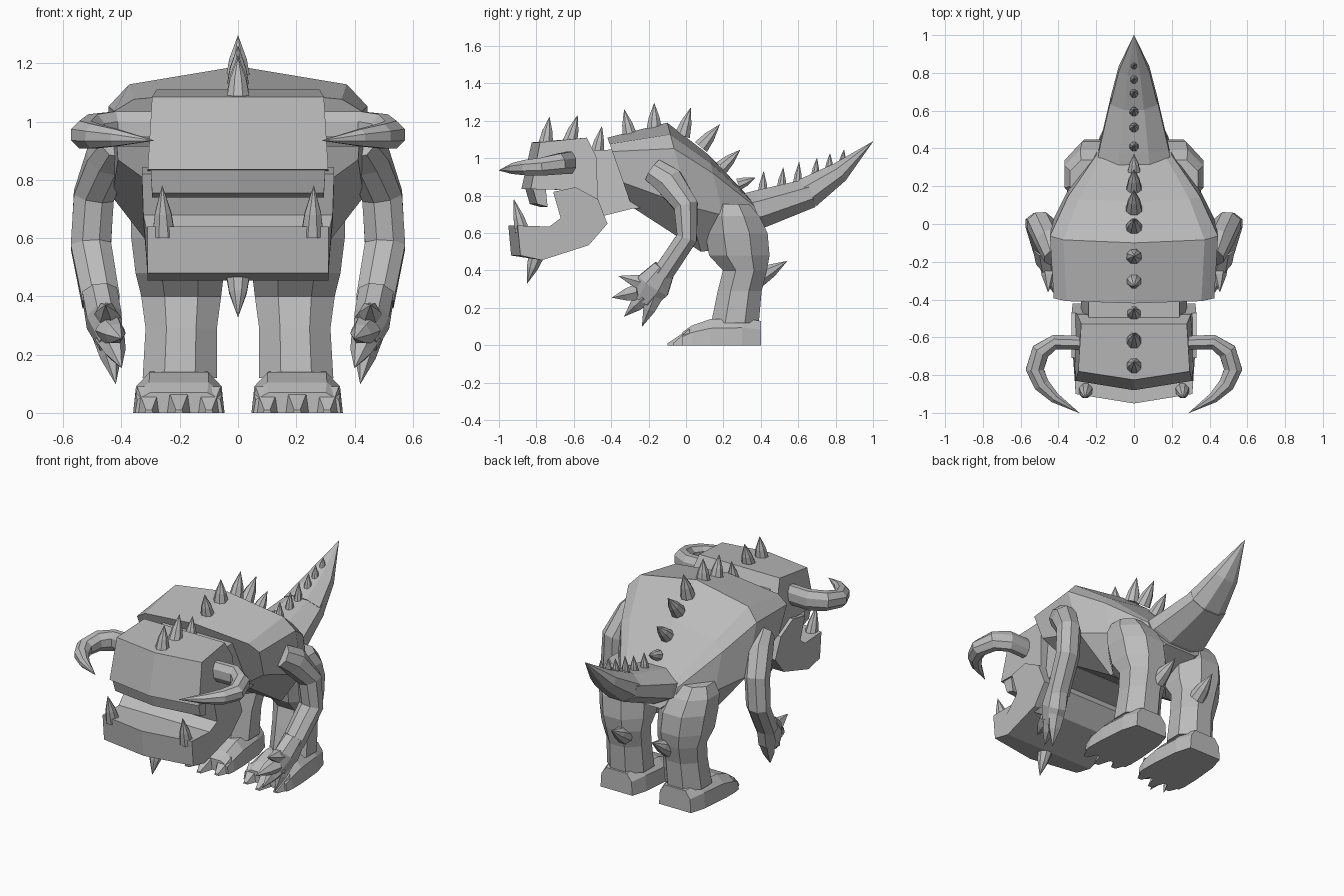
import bpy, bmesh, math
from mathutils import Vector

grey = bpy.data.materials.new("stone_grey")
grey.diffuse_color = (0.5, 0.5, 0.5, 1)


def finish(name, bm, mirror=False):
    bmesh.ops.recalc_face_normals(bm, faces=bm.faces)
    me = bpy.data.meshes.new(name)
    bm.to_mesh(me)
    bm.free()
    me.materials.append(grey)
    ob = bpy.data.objects.new(name, me)
    bpy.context.collection.objects.link(ob)
    if mirror:
        ob.modifiers.new("mirror", 'MIRROR').use_mirror_merge = False
    return ob


def loft(bm, rings):
    """Skin a list of equal-length rings and cap both ends."""
    vs = [[bm.verts.new(p) for p in r] for r in rings]
    n = len(vs[0])
    for a, b in zip(vs, vs[1:]):
        for i in range(n):
            j = (i + 1) % n
            bm.faces.new((a[i], a[j], b[j], b[i]))
    bm.faces.new(vs[0])
    bm.faces.new(vs[-1])


def tube(bm, pts, radii, ref, n=8):
    """Tapered tube; radii are (across, along ref) pairs."""
    pts = [Vector(p) for p in pts]
    rings = []
    for i, p in enumerate(pts):
        t = (pts[min(i + 1, len(pts) - 1)] - pts[max(i - 1, 0)]).normalized()
        u = t.cross(Vector(ref)).normalized()
        v = u.cross(t)
        a, b = radii[i]
        rings.append([p + u * a * math.cos((k + .5) * math.tau / n)
                      + v * b * math.sin((k + .5) * math.tau / n) for k in range(n)])
    loft(bm, rings)


def spike(bm, base, tip, r, n=8):
    """Slightly bulged cone."""
    b, t = Vector(base), Vector(tip)
    tube(bm, [b, b.lerp(t, .45), t], [(r, r), (r * .72, r * .72), (.001, .001)], (1, 0.01, 0.02), n)


def prism(name, prof):
    """Side profile of (y, z, half width, side setback), with a centre crease."""
    bm = bmesh.new()
    loft(bm, [[(s * w, y + abs(s) * d, z) for y, z, w, d in prof] for s in (-1, 0, 1)])
    return finish(name, bm)


# Torso: rings running from a spine point to a belly point
shape = [(0, 0), (.09, .84), (.2, 1), (.65, .97), (1, .55)]
rings = []
for yt, zt, yb, zb, w in [(-.42, 1.11, -.29, .74, .425), (-.10, 1.19, .08, .50, .445),
                          (.12, 1.02, .24, .52, .35), (.35, .78, .42, .61, .2)]:
    half = [(f * w, yt + (yb - yt) * t, zt + (zb - zt) * t) for t, f in shape]
    rings.append(half + [(-x, y, z) for x, y, z in half[:0:-1]])
bm = bmesh.new()
loft(bm, rings)
finish("torso", bm)

# Neck, skull, upper lip and open lower jaw
prism("neck", [(-.56, 1.04, .24, 0), (-.30, 1.05, .24, 0), (-.18, .74, .28, 0),
               (-.29, .73, .28, 0), (-.45, .69, .28, 0), (-.55, .70, .28, 0)])
prism("skull", [(-.825, 1.085, .295, .045), (-.88, .835, .31, .05),
                (-.62, .83, .31, 0), (-.47, .78, .31, 0), (-.48, 1.01, .30, 0),
                (-.53, 1.11, .28, 0)])
prism("upper_lip", [(-.86, .84, .30, .04), (-.835, .755, .295, .04),
                    (-.78, .74, .295, .04), (-.79, .84, .30, .04)])
prism("lower_jaw", [(-.95, .64, .31, .05), (-.935, .48, .31, .05), (-.77, .455, .31, 0),
                    (-.52, .535, .315, 0), (-.42, .65, .325, 0), (-.47, .78, .33, 0),
                    (-.59, .845, .33, 0), (-.71, .82, .33, 0), (-.67, .68, .325, 0),
                    (-.73, .635, .315, 0)])

# Tusks and chin spike
bm = bmesh.new()
spike(bm, (.255, -.875, .61), (.26, -.92, .78), .042)
finish("tusks", bm, True)
bm = bmesh.new()
spike(bm, (0, -.80, .48), (0, -.85, .33), .045)
finish("chin_spike", bm)

# Curled horns
bm = bmesh.new()
tube(bm, [(.27, -.63, .975), (.42, -.625, .975), (.495, -.675, .97), (.525, -.77, .955),
          (.49, -.85, .95), (.42, -.92, .945), (.29, -1.0, .935)],
     [(.04, .065), (.042, .065), (.052, .06), (.052, .052), (.045, .045), (.03, .032), (.001, .001)],
     (0, 0, 1))
finish("horns", bm, True)

# Tail: two overlapping tapered segments
bm = bmesh.new()
tube(bm, [(0, .30, .71), (0, .40, .73), (0, .67, .815)],
     [(.105, .215), (.11, .20), (.085, .132)], (1, 0, 0))
finish("tail_base", bm)
bm = bmesh.new()
tube(bm, [(0, .65, .815), (0, .82, .925), (0, 1.0, 1.09)],
     [(.092, .135), (.06, .088), (.001, .001)], (1, 0, 0))
finish("tail_tip", bm)

# Row of spikes down the spine: base y, z, tip y, z, radius
bm = bmesh.new()
for y, z, ty, tz, r in [(-.75, 1.08, -.73, 1.22, .042), (-.62, 1.09, -.58, 1.23, .042),
                        (-.475, 1.03, -.45, 1.17, .04), (-.30, 1.12, -.33, 1.26, .042),
                        (-.17, 1.15, -.17, 1.295, .045), (-.02, 1.12, .025, 1.27, .045),
                        (.08, 1.06, .18, 1.18, .045), (.19, .95, .29, 1.045, .042),
                        (.28, .86, .37, .895, .035)]:
    spike(bm, (0, y, z), (0, ty, tz), r)
finish("back_spikes", bm)
bm = bmesh.new()
for y, z, ty, tz, r in [(.41, .81, .415, .93, .03), (.51, .84, .52, .95, .028),
                        (.595, .86, .605, .98, .027), (.69, .90, .70, 1.0, .026),
                        (.765, .94, .77, 1.025, .024), (.835, .97, .845, 1.045, .022)]:
    spike(bm, (0, y, z), (0, ty, tz), r)
finish("tail_spikes", bm)

# Arms
bm = bmesh.new()
tube(bm, [(.42, -.175, .935), (.45, -.09, .875), (.495, .0, .745), (.505, .005, .575),
          (.47, -.125, .38)],
     [(.07, .06), (.085, .075), (.07, .075), (.06, .075), (.06, .07)], (1, 0, 0))
finish("arms", bm, True)

# Hands with four claws
bm = bmesh.new()
tube(bm, [(.475, -.115, .41), (.46, -.175, .32), (.435, -.23, .24)],
     [(.065, .065), (.10, .065), (.07, .045)], (1, 0, 0))
for base, tip in [((.45, -.20, .325), (.455, -.36, .37)), ((.44, -.25, .285), (.40, -.395, .255)),
                  ((.44, -.22, .26), (.40, -.33, .155)), ((.45, -.165, .27), (.42, -.235, .10))]:
    spike(bm, base, tip, .052, 6)
finish("hands", bm, True)

# Legs: stacked octagons of z, y centre, y radius, x centre, x radius
bm = bmesh.new()
rings = []
for z, cy, ry, cx, rx in [(.755, .24, .10, .24, .10), (.69, .25, .145, .225, .145),
                          (.60, .27, .17, .21, .16), (.48, .285, .165, .20, .155),
                          (.40, .315, .12, .195, .14), (.29, .287, .12, .195, .125),
                          (.12, .262, .13, .20, .13)]:
    rings.append([(cx + 1.06 * rx * math.cos((k + .5) * math.tau / 8),
                   cy + 1.06 * ry * math.sin((k + .5) * math.tau / 8), z) for k in range(8)])
loft(bm, rings)
finish("legs", bm, True)

# Feet: sloped block plus three pointed toes
bm = bmesh.new()
rings = []
for y, h, w in [(.40, .13, .11), (.30, .145, .14), (.13, .14, .155), (.03, .105, .157), (-.02, .07, .15)]:
    rings.append([(.203 + x * w, y, z) for x, z in
                  [(-1, 0), (-.95, h * .65), (-.65, h), (.65, h), (.95, h * .65), (1, 0)]])
loft(bm, rings)
for cx, ty in [(.10, -.07), (.203, -.10), (.306, -.07)]:
    loft(bm, [[(cx - .052, .02, 0), (cx - .04, .02, .09), (cx + .04, .02, .09), (cx + .052, .02, 0)],
              [(cx - .015, ty, 0), (cx - .01, ty, .01), (cx + .01, ty, .01), (cx + .015, ty, 0)]])
finish("feet", bm, True)

# Spikes behind the calves
bm = bmesh.new()
spike(bm, (.15, .39, .36), (.14, .54, .45), .052)
finish("calf_spikes", bm, True)
